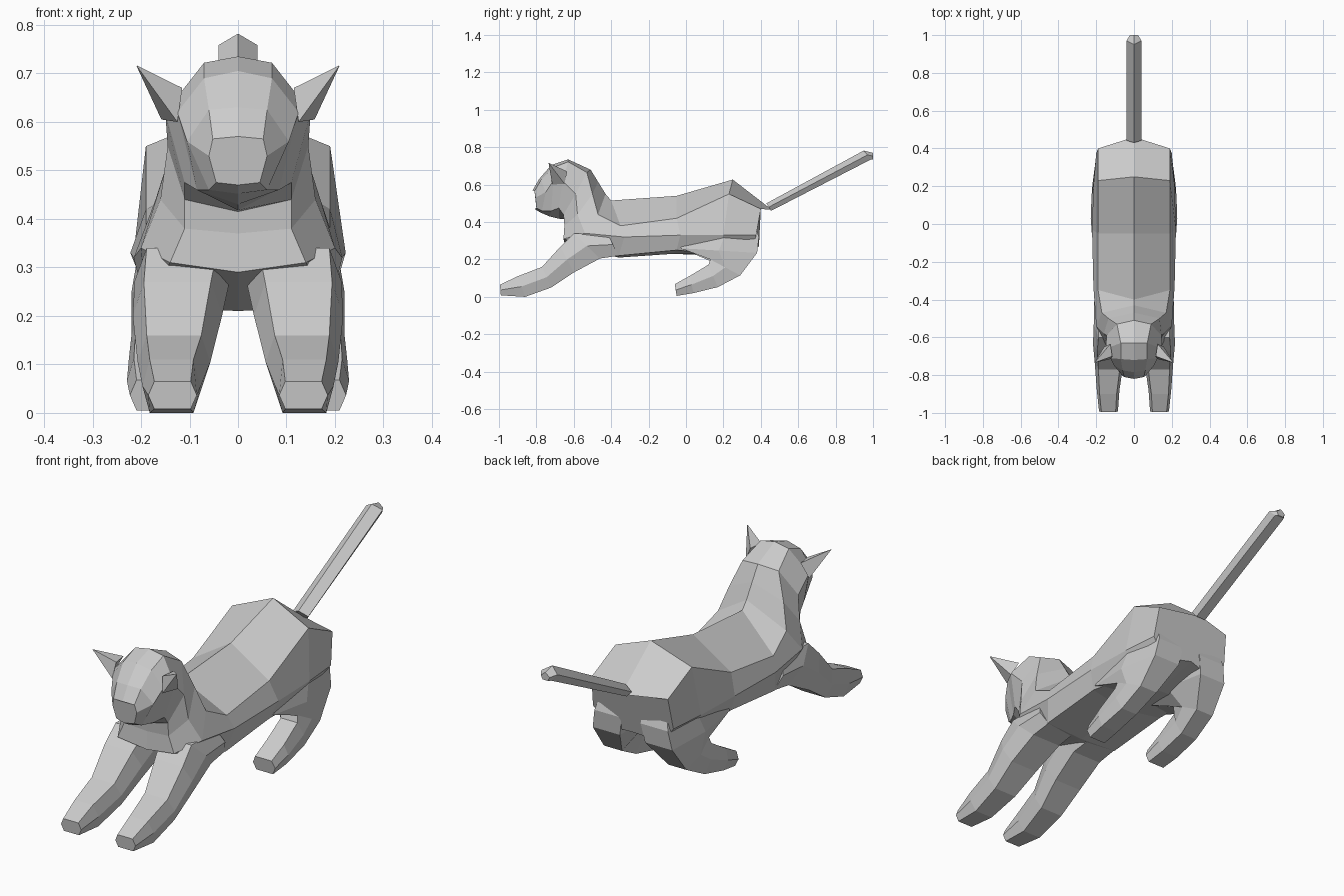
import bpy, bmesh


def loft(name, rings, cap_start=True, cap_end=True):
    bm = bmesh.new()
    loops = [[bm.verts.new(p) for p in ring] for ring in rings]
    n = len(loops[0])
    for a, b in zip(loops, loops[1:]):
        for i in range(n):
            j = (i + 1) % n
            bm.faces.new((a[i], a[j], b[j], b[i]))
    if cap_start:
        bm.faces.new(loops[0])
    if cap_end:
        bm.faces.new(loops[-1])
    bmesh.ops.recalc_face_normals(bm, faces=bm.faces)
    mesh = bpy.data.meshes.new(name)
    bm.to_mesh(mesh)
    bm.free()
    obj = bpy.data.objects.new(name, mesh)
    bpy.context.collection.objects.link(obj)
    return obj


def mirror_x(obj):
    obj.modifiers.new("mirror", 'MIRROR').use_axis[0] = True


def symmetric(half):
    # half runs from the top centre line to the bottom centre line
    return half + [(-x, y, z) for x, y, z in half[-2:0:-1]]


def limb_ring(cx, w, yt, zt, yb, zb):
    # six-sided section between a top point and a bottom point
    ring = []
    for sx, t in ((.75, 0), (1, .5), (.75, 1), (-.75, 1), (-1, .5), (-.75, 0)):
        ring.append((cx + sx * w, yt + (yb - yt) * t, zt + (zb - zt) * t))
    return ring


# torso, rump to chest
torso = [
    [(0, .46, .465), (.19, .40, .47), (.20, .375, .33), (.14, .36, .25), (0, .39, .27)],
    [(0, .25, .627), (.19, .23, .55), (.215, .20, .33), (.17, .17, .23), (0, .17, .22)],
    [(0, -.05, .54), (.19, -.05, .42), (.222, -.03, .33), (.19, -.05, .25), (0, -.07, .23)],
    [(0, -.40, .515), (.19, -.35, .38), (.215, -.33, .32), (.19, -.36, .22), (0, -.36, .21)],
    [(0, -.43, .55), (.17, -.47, .44), (.20, -.54, .34), (.14, -.655, .31), (0, -.65, .29)],
]
# neck, skull and muzzle
head = [
    [(0, -.47, .615), (.135, -.50, .55), (.16, -.58, .44), (.11, -.65, .38), (0, -.645, .37)],
    [(0, -.51, .68), (.09, -.53, .665), (.145, -.59, .55), (.11, -.655, .44), (0, -.65, .415)],
    [(0, -.63, .735), (.07, -.63, .722), (.15, -.66, .62), (.11, -.68, .475), (0, -.68, .418)],
    [(0, -.72, .705), (.07, -.715, .69), (.125, -.71, .62), (.085, -.72, .46), (0, -.73, .43)],
    [(0, -.785, .63), (.06, -.775, .625), (.105, -.75, .56), (.06, -.77, .46), (0, -.78, .452)],
    [(0, -.82, .57), (.052, -.81, .565), (.06, -.805, .53), (.045, -.80, .475), (0, -.81, .47)],
]
loft("body_and_head", [symmetric(h) for h in torso + head])

# ears: four-sided base narrowing to a point
ear_base = [(.115, -.70, .67), (.125, -.715, .60), (.158, -.65, .605), (.125, -.635, .67)]
tip = (.21, -.735, .717)
ear_tip = [tuple(t + (p - t) * .02 for p, t in zip(pt, tip)) for pt in ear_base]
mirror_x(loft("ear", [ear_base, ear_tip]))

# front legs, paw to shoulder
front = [
    (.135, .05, -.995, .065, -.99, .008),
    (.137, .06, -.90, .11, -.86, .0),
    (.132, .075, -.77, .16, -.72, .05),
    (.125, .092, -.67, .27, -.60, .13),
    (.115, .098, -.60, .34, -.46, .205),
    (.115, .095, -.42, .34, -.36, .22),
]
mirror_x(loft("front_leg", [limb_ring(*s) for s in front]))

# hind legs, paw to hip
hind = [
    (.168, .055, -.06, .068, -.05, .005),
    (.172, .057, .02, .112, .04, .02),
    (.17, .055, .12, .172, .17, .052),
    (.16, .06, .13, .20, .29, .115),
    (.13, .09, -.03, .26, .38, .235),
    (.115, .09, .03, .35, .39, .32),
    (.10, .08, .10, .42, .36, .41),
]
mirror_x(loft("hind_leg", [limb_ring(*s) for s in hind]))

# tail with a ridge along the top
tail = [(.04, .43, .50, .455, .46), (.04, .95, .782, .99, .735), (.022, 1.0, .77, 1.0, .735)]
loft("tail", [[(0, yt, zt), (w, (yt + yb) / 2, (zt + zb) / 2), (w * .6, yb, zb),
               (-w * .6, yb, zb), (-w, (yt + yb) / 2, (zt + zb) / 2)]
              for w, yt, zt, yb, zb in tail])
